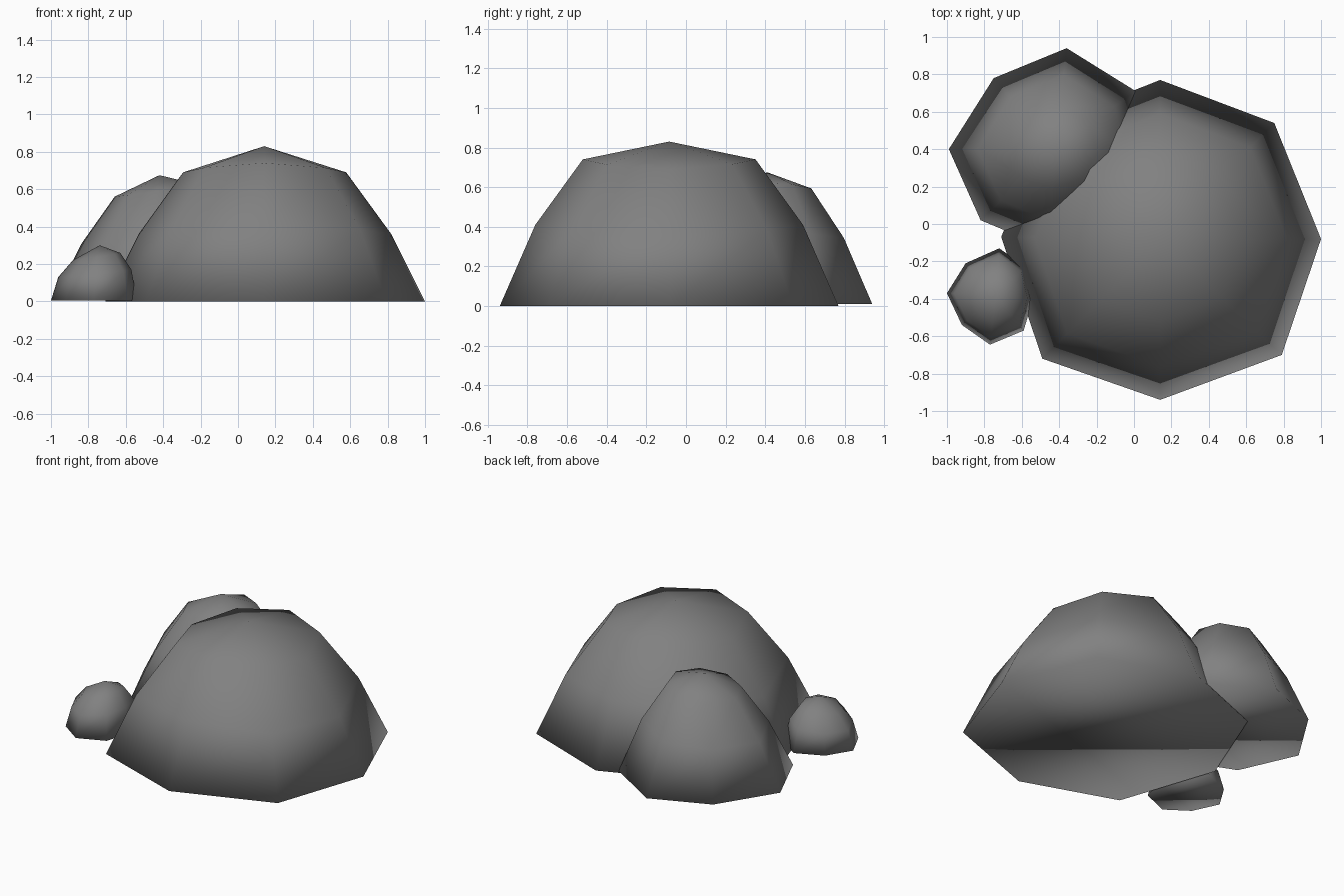
import bpy
import bmesh
from math import atan2, cos

cube = bpy.data.objects.get("Cube")
if cube:
    bpy.data.objects.remove(cube, do_unlink=True)

grey = bpy.data.materials.new("stone grey")
grey.use_nodes = True
colour = (0.22, 0.22, 0.22, 1)
grey.diffuse_color = colour
grey.node_tree.nodes["Principled BSDF"].inputs["Base Color"].default_value = colour


def boulder(name, centre, rim, rings, height, base=0.0, sag=0.0, lean=0.0):
    """Low-poly dome: a rim outline shrunk through (scale, z) rings to an apex.
    sag lowers the rings along x; lean raises them toward +x."""
    bm = bmesh.new()
    cx, cy = centre
    loops = [[bm.verts.new((x, y, base)) for x, y in rim]]
    for scale, z in rings:
        loop = []
        for x, y in rim:
            dx, dy = x - cx, y - cy
            c = cos(atan2(dy, dx))
            loop.append(bm.verts.new((cx + dx * scale, cy + dy * scale,
                                      z - sag * c * c + lean * c)))
        loops.append(loop)
    apex = bm.verts.new((cx, cy, height))
    n = len(rim)
    for low, high in zip(loops, loops[1:]):
        for i in range(n):
            j = (i + 1) % n
            bm.faces.new((low[i], low[j], high[j], high[i]))
    for i in range(n):
        bm.faces.new((loops[-1][i], loops[-1][(i + 1) % n], apex))
    bm.faces.new(loops[0][::-1])
    bmesh.ops.recalc_face_normals(bm, faces=bm.faces)
    for face in bm.faces:
        face.smooth = True
    mesh = bpy.data.meshes.new(name)
    bm.to_mesh(mesh)
    bm.free()
    mesh.materials.append(grey)
    obj = bpy.data.objects.new(name, mesh)
    bpy.context.collection.objects.link(obj)


# Large boulder
boulder("large_boulder", (0.14, -0.085),
        [(1.0, -0.08), (0.75, 0.54), (0.14, 0.77), (-0.47, 0.53),
         (-0.71, -0.07), (-0.49, -0.72), (0.14, -0.94), (0.79, -0.70)],
        [(0.79, 0.41), (0.51, 0.74)], 0.83, sag=0.05)

# Medium boulder behind
boulder("medium_boulder", (-0.42, 0.41),
        [(0.11, 0.36), (0.01, 0.71), (-0.36, 0.94), (-0.75, 0.78),
         (-0.99, 0.40), (-0.82, 0.02), (-0.46, -0.13), (-0.08, 0.02)],
        [(0.73, 0.34), (0.42, 0.59)], 0.675, base=0.01, lean=0.03)

# Small stone in front
boulder("small_stone", (-0.74, -0.38),
        [(-0.54, -0.40), (-0.58, -0.23), (-0.72, -0.13), (-0.90, -0.21),
         (-1.0, -0.37), (-0.92, -0.54), (-0.77, -0.645), (-0.59, -0.57)],
        [(0.85, 0.15), (0.55, 0.24)], 0.30, base=0.005, lean=0.02)
